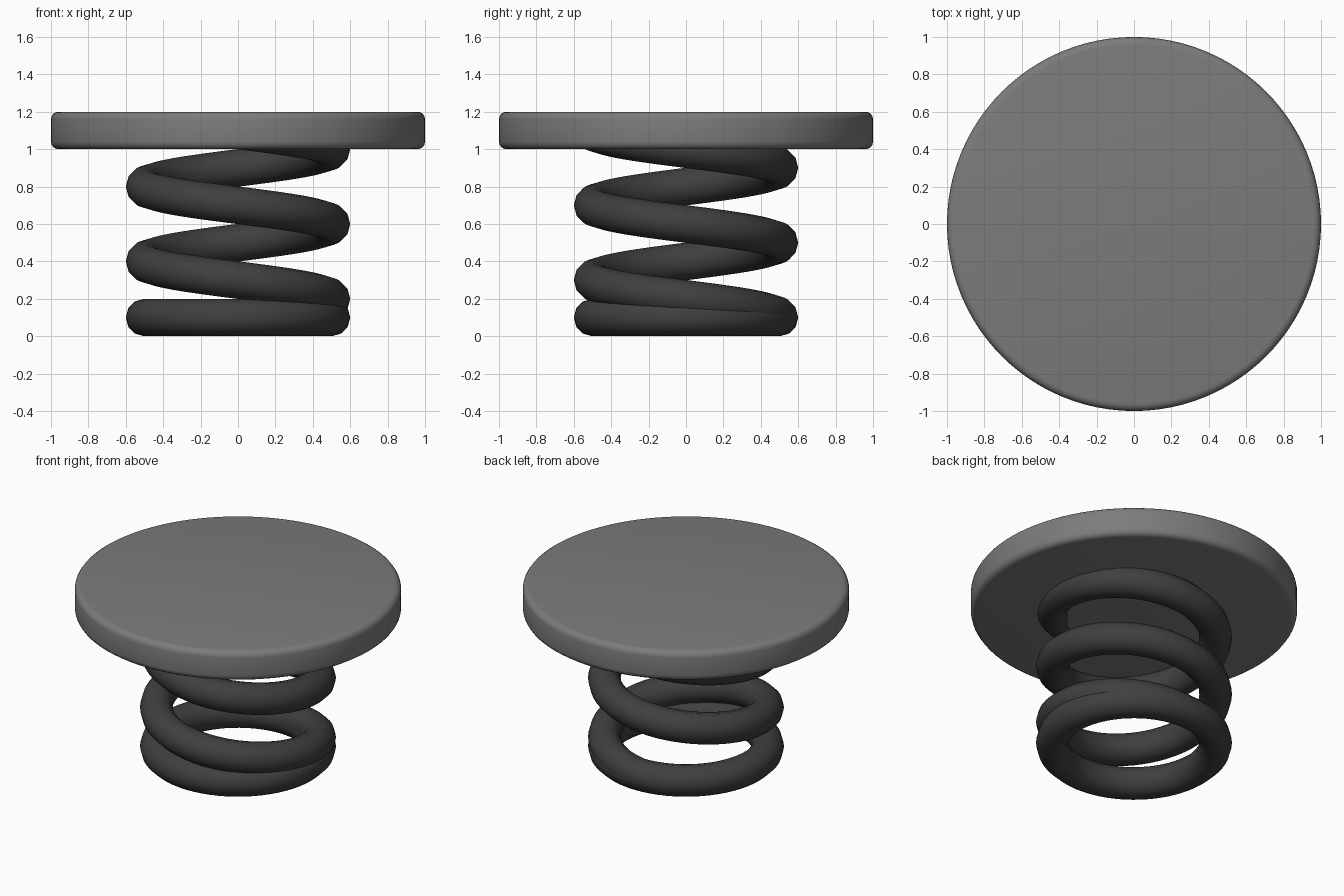
import bpy, bmesh, math

if "Cube" in bpy.data.objects:
    bpy.data.objects.remove(bpy.data.objects["Cube"])


def material(name, value):
    m = bpy.data.materials.new(name)
    m.diffuse_color = (value, value, value, 1)
    m.use_nodes = True
    m.node_tree.nodes["Principled BSDF"].inputs["Base Color"].default_value = m.diffuse_color
    return m


plate_grey = material("plate_grey", 0.2)
spring_grey = material("spring_dark_grey", 0.05)

# Round top plate with softened rims
bpy.ops.mesh.primitive_cylinder_add(vertices=96, radius=1.0, depth=0.2, location=(0, 0, 1.1))
plate = bpy.context.object
plate.name = "top_plate"
plate.data.materials.append(plate_grey)
bm = bmesh.new()
bm.from_mesh(plate.data)
rims = [e for e in bm.edges if abs(e.verts[0].co.z - e.verts[1].co.z) < 1e-5]
bmesh.ops.bevel(bm, geom=rims, offset=0.04, segments=4, profile=0.5, affect='EDGES')
bm.to_mesh(plate.data)
bm.free()
bpy.ops.object.shade_smooth_by_angle(angle=math.radians(40))

# Coil spring: one flat turn on the floor, then 2.5 rising turns (clockwise from above)
STEPS, RADIUS, PITCH, RISING = 64, 0.5, 0.4, 2.5
curve = bpy.data.curves.new("coil_spring", 'CURVE')
curve.dimensions = '3D'
curve.twist_mode = 'Z_UP'
curve.bevel_depth = 0.1
curve.bevel_resolution = 4
curve.use_fill_caps = True
count = int(STEPS * (1 + RISING)) + 1
spline = curve.splines.new('POLY')
spline.points.add(count - 1)
for i, p in enumerate(spline.points):
    turn = i / STEPS
    a = math.pi / 2 - math.tau * turn
    z = 0.1 + PITCH * max(0, turn - 1)
    p.co = (RADIUS * math.cos(a), RADIUS * math.sin(a), z, 1)
spline.use_smooth = True
curve.materials.append(spring_grey)
spring = bpy.data.objects.new("coil_spring", curve)
bpy.context.collection.objects.link(spring)
